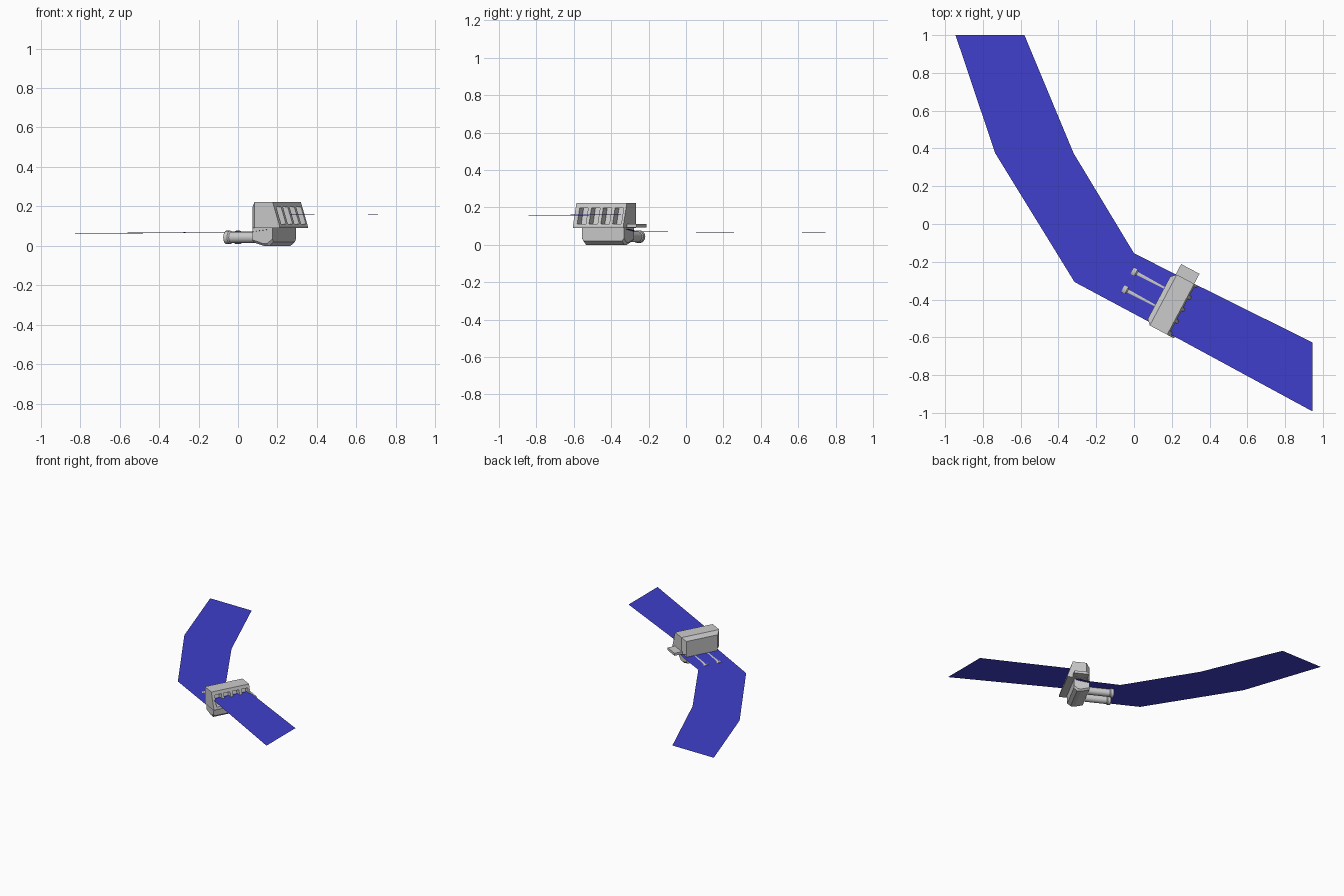
import bpy, bmesh, math
from mathutils import Matrix, Vector

if "Cube" in bpy.data.objects:
    bpy.data.objects.remove(bpy.data.objects["Cube"])

# Local frame of the dam: u points upstream, v along the dam crest
A = math.radians(-28)
ROT = Matrix.Rotation(A, 4, 'Z')


def to_world(u, v, z):
    return ROT @ Vector((u, v, z))


def new_object(name, bm):
    bmesh.ops.recalc_face_normals(bm, faces=bm.faces)
    me = bpy.data.meshes.new(name)
    bm.to_mesh(me)
    bm.free()
    ob = bpy.data.objects.new(name, me)
    bpy.context.collection.objects.link(ob)
    return ob


def prism(profile, v0, v1):
    """Extrude a (u, z) profile along v."""
    bm = bmesh.new()
    f = bm.faces.new([bm.verts.new((u, v0, z)) for u, z in profile])
    ext = bmesh.ops.extrude_face_region(bm, geom=[f])["geom"]
    moved = [g for g in ext if isinstance(g, bmesh.types.BMVert)]
    bmesh.ops.translate(bm, vec=(0, v1 - v0, 0), verts=moved)
    bmesh.ops.recalc_face_normals(bm, faces=bm.faces)
    return bm


def bevel_edges(bm, test, offset):
    edges = [e for e in bm.edges if test(*[v.co for v in e.verts])]
    bmesh.ops.bevel(bm, geom=edges, offset=offset, segments=1,
                    affect='EDGES', profile=0.5)


def place(ob):
    ob.data.transform(ROT)


# Dam: sloping intake face upstream, chamfered downstream corners
bm = prism([(.30, .09), (.47, .09), (.47, .10), (.43, .222), (.30, .222)], -.435, -.13)
bevel_edges(bm, lambda a, b: abs(a.x - .3) < 1e-4 and abs(b.x - .3) < 1e-4
            and a.z + b.z > .25, .026)
dam = new_object("dam_wall", bm)

# Four intake openings cut along the sloping face
cut = bmesh.new()
for i in range(4):
    c = -.385 + i * .0715
    slot = prism([(.42, .112), (.51, .112), (.482, .197), (.393, .197)],
                 c - .026, c + .026)
    tmp = bpy.data.meshes.new("tmp")
    slot.to_mesh(tmp)
    slot.free()
    cut.from_mesh(tmp)
    bpy.data.meshes.remove(tmp)
cutter = new_object("intake_cutter", cut)
cutter.hide_render = True
mod = dam.modifiers.new("intakes", 'BOOLEAN')
mod.operation = 'DIFFERENCE'
mod.solver = 'EXACT'
mod.object = cutter
bpy.context.view_layer.objects.active = dam
bpy.ops.object.modifier_apply(modifier=mod.name)
bpy.data.objects.remove(cutter)
place(dam)

# Turbine hall below the dam, with a chamfered underside
bm = prism([(.30, .09), (.30, .018), (.36, 0), (.39, 0), (.415, .02), (.415, .09)],
           -.41, -.155)
bevel_edges(bm, lambda a, b: abs(a.y - b.y) < 1e-4 and a.z + b.z < .06, .012)
place(new_object("turbine_hall", bm))

# Small ledge at the end of the dam
place(new_object("side_ledge", prism(
    [(.32, .092), (.43, .092), (.43, .112), (.32, .112)], -.145, -.07)))


# Outlet pipes with flared ends, revolved from a profile
def outlet(name, v):
    bm = bmesh.new()
    sides = 16
    rings = []
    for u, r in [(.108, .026), (.108, .034), (.13, .034), (.137, .029), (.32, .029)]:
        rings.append([bm.verts.new((u, v + r * math.cos(k * math.tau / sides),
                                    .043 + r * math.sin(k * math.tau / sides)))
                      for k in range(sides)])
    for a, b in zip(rings, rings[1:]):
        for k in range(sides):
            n = (k + 1) % sides
            bm.faces.new((a[k], a[n], b[n], b[k]))
    bm.faces.new(rings[0])
    bm.faces.new(rings[-1])
    ob = new_object(name, bm)
    place(ob)
    bpy.ops.object.select_all(action='DESELECT')
    ob.select_set(True)
    bpy.context.view_layer.objects.active = ob
    bpy.ops.object.shade_smooth_by_angle(angle=math.radians(35))


outlet("outlet_pipe_near", -.329)
outlet("outlet_pipe_far", -.223)

# River: thin sheets on both sides of the dam
water = bpy.data.materials.new("water")
water.diffuse_color = (.05, .05, .6, 1)
water.use_nodes = True
water.node_tree.nodes["Principled BSDF"].inputs["Base Color"].default_value = water.diffuse_color


def sheet(name, pairs):
    bm = bmesh.new()
    rows = [[bm.verts.new(p) for p in pair] for pair in pairs]
    for a, b in zip(rows, rows[1:]):
        bm.faces.new((a[0], a[1], b[1], b[0]))
    ob = new_object(name, bm)
    if ob.data.polygons[0].normal.z < 0:
        ob.data.flip_normals()
    ob.data.materials.append(water)


sheet("upper_river", [
    (to_world(.42, -.13, .161), to_world(.42, -.425, .161)),
    ((.945, -.627, .156), (.945, -.992, .156))])
sheet("lower_river", [
    (to_world(.40, -.13, .084), to_world(.40, -.42, .084)),
    (to_world(.30, -.132, .071), to_world(.30, -.42, .071)),
    ((0, -.155, .07), (-.315, -.307, .069)),
    ((-.32, .375, .066), (-.735, .375, .065)),
    ((-.58, 1, .063), (-.945, 1, .063))])
